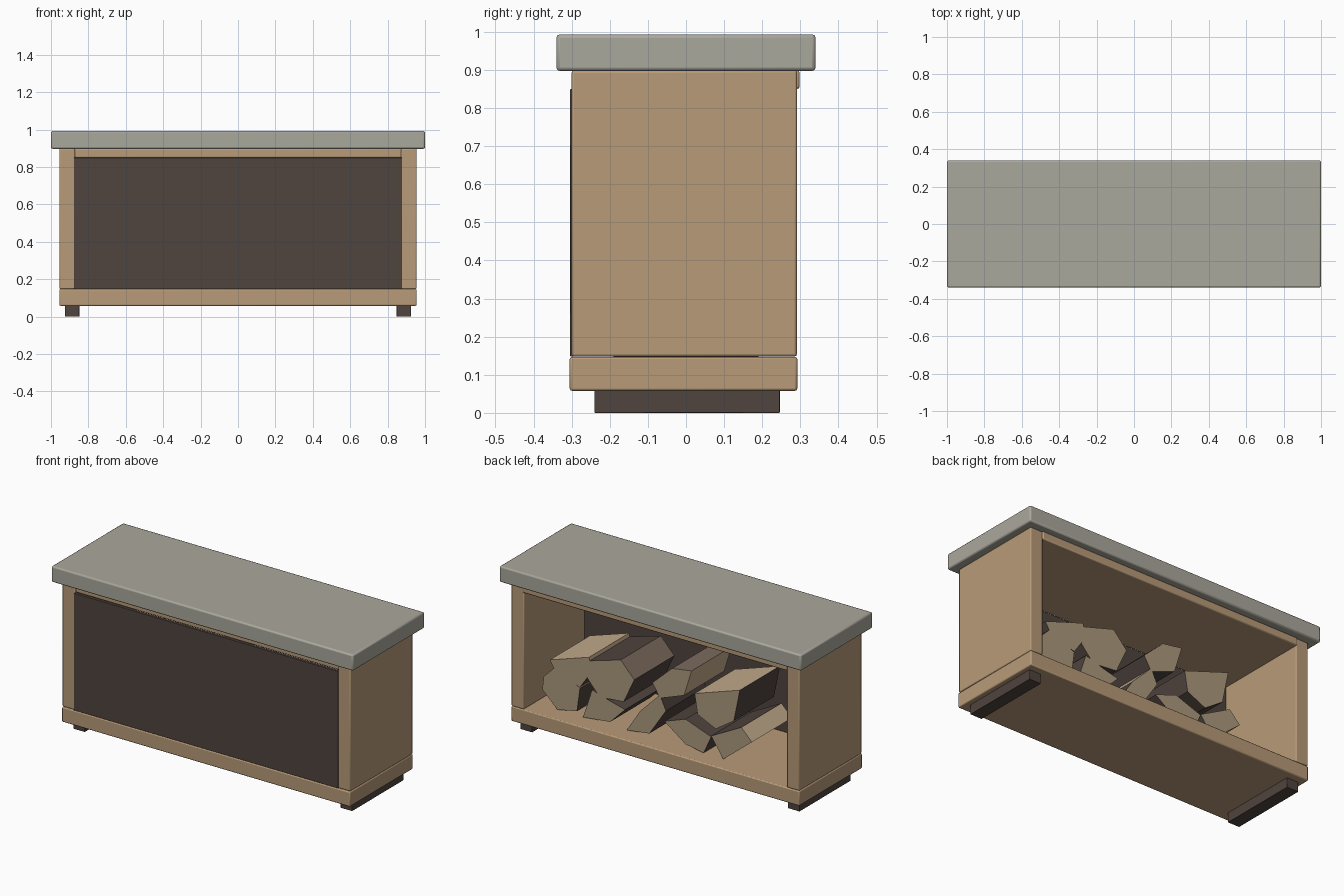
import bpy, bmesh

cube = bpy.data.objects.get("Cube")
if cube:
    bpy.data.objects.remove(cube, do_unlink=True)


def material(name, srgb):
    linear = [((c / 255 + 0.055) / 1.055) ** 2.4 for c in srgb] + [1]
    mat = bpy.data.materials.new(name)
    mat.use_nodes = True
    mat.diffuse_color = linear
    shader = mat.node_tree.nodes["Principled BSDF"]
    shader.inputs["Base Color"].default_value = linear
    shader.inputs["Roughness"].default_value = 0.8
    return mat


stone = material("grey stone", (170, 168, 156))
oak = material("light oak", (184, 155, 120))
dark = material("dark brown board", (80, 68, 62))
end_grain = material("log end grain", (172, 154, 126))
split = material("split wood", (196, 172, 140))
bark = material("dark bark", (80, 68, 62))
worn_bark = material("worn bark", (126, 109, 95))


def make_object(name, bm, mats):
    bmesh.ops.recalc_face_normals(bm, faces=bm.faces)
    mesh = bpy.data.meshes.new(name)
    bm.to_mesh(mesh)
    bm.free()
    for mat in mats:
        mesh.materials.append(mat)
    obj = bpy.data.objects.new(name, mesh)
    bpy.context.collection.objects.link(obj)
    return obj


def board(name, xs, ys, zs, mat, bevel=0.006):
    """Rectangular board between the given limits, with softened edges."""
    bm = bmesh.new()
    bmesh.ops.create_cube(bm, size=1)
    for v in bm.verts:
        v.co = [(lo + hi) / 2 + c * (hi - lo)
                for c, (lo, hi) in zip(v.co, (xs, ys, zs))]
    obj = make_object(name, bm, [mat])
    if bevel:
        mod = obj.modifiers.new("soft edges", "BEVEL")
        mod.width, mod.segments = bevel, 2
    bpy.ops.object.select_all(action="DESELECT")
    obj.select_set(True)
    bpy.context.view_layer.objects.active = obj
    bpy.ops.object.shade_smooth_by_angle()
    return obj


# Cabinet
board("stone_top", (-1, 1), (-0.34, 0.34), (0.897, 0.993), stone, 0.009)
board("base_board", (-0.955, 0.955), (-0.305, 0.292), (0.058, 0.147), oak)
board("upper_board", (-0.875, 0.875), (-0.29, 0.298), (0.85, 0.898), oak)
board("front_panel", (-0.877, 0.877), (-0.304, -0.285), (0.148, 0.85), dark, 0.002)
for side, s in (("left", 1), ("right", -1)):
    board(side + "_side", sorted((s * 0.872, s * 0.955)), (-0.3, 0.291),
          (0.148, 0.898), oak)
    board(side + "_foot", sorted((s * 0.848, s * 0.925)), (-0.24, 0.246),
          (0, 0.06), dark, 0.002)

# Logs: outline of the cut end in x and z, and the surface along each edge
# (s = split wood, b = bark, w = worn bark)
SURFACES = {"s": 1, "b": 2, "w": 3}
LOGS = [
    ("ssbbb", (.77, .435), (.51, .52), (.49, .44), (.57, .325), (.73, .37)),
    ("bsbbbb", (.81, .325), (.74, .395), (.57, .32), (.59, .175), (.72, .15), (.82, .245)),
    ("bwbbbb", (.505, .5), (.3, .56), (.21, .465), (.28, .315), (.44, .3), (.52, .39)),
    ("bbbbb", (.49, .33), (.37, .295), (.27, .27), (.37, .17), (.55, .15)),
    ("bwsbb", (.09, .48), (-.04, .6), (-.17, .62), (-.12, .46), (.04, .4)),
    ("sbbbb", (.17, .29), (.04, .42), (0, .335), (.11, .17), (.26, .15)),
    ("sbbbb", (-.19, .49), (-.49, .59), (-.45, .395), (-.33, .315), (-.21, .37)),
    ("bbbbb", (.01, .27), (-.13, .32), (-.3, .26), (-.25, .15), (-.13, .17)),
    ("bssb", (-.3, .265), (-.5, .37), (-.57, .3), (-.38, .147)),
]


def log(name, surfaces, outline, back=0.19, front=-0.19):
    bm = bmesh.new()
    near = [bm.verts.new((x, back, z)) for x, z in outline]
    far = [bm.verts.new((x, front, z)) for x, z in outline]
    bm.faces.new(near)
    bm.faces.new(far[::-1])
    for i, kind in enumerate(surfaces):
        j = (i + 1) % len(outline)
        face = bm.faces.new((near[i], far[i], far[j], near[j]))
        face.material_index = SURFACES[kind]
    make_object(name, bm, [end_grain, split, bark, worn_bark])


for number, (surfaces, *outline) in enumerate(LOGS, 1):
    log(f"log_{number}", surfaces, outline)
